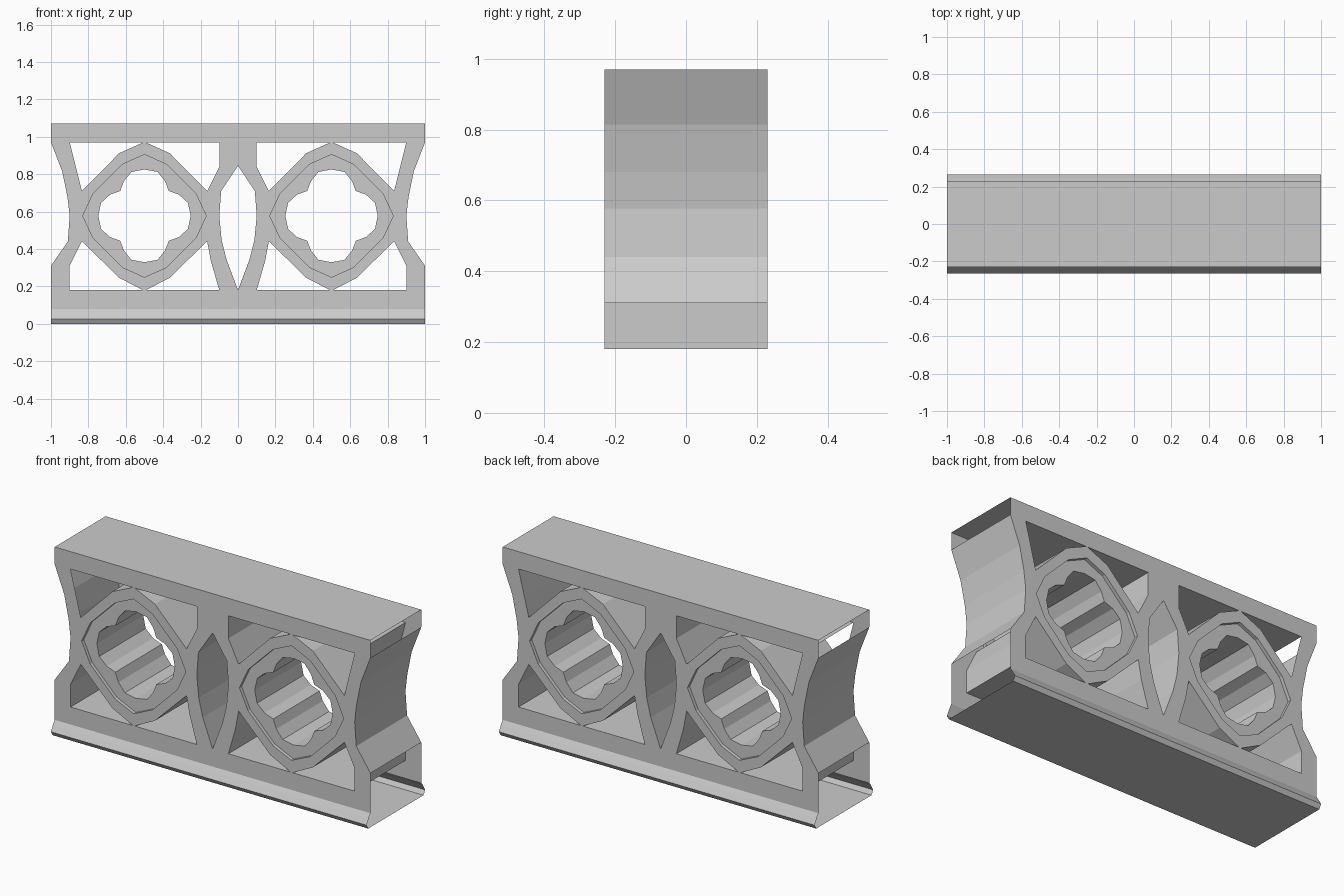
import bpy, bmesh
from mathutils import Vector

if "Cube" in bpy.data.objects:
    bpy.data.objects.remove(bpy.data.objects["Cube"])

D = 0.23          # half depth of the body
REC = 0.21        # half depth of the recessed ring faces
CX, CZ = 0.5, 0.577
bm = bmesh.new()


def flip(pts):
    return [(-x, z) for x, z in pts]


def ring(quarter):
    """Four-way symmetric loop around the roundel centre, from its top point to its side point."""
    q = quarter
    right = q + [(x, -z) for x, z in q[-2::-1]]
    loop = right + [(-x, z) for x, z in right[-2:0:-1]]
    return [(CX + x, CZ + z) for x, z in loop]


def walls(pts, d=D, closed=True, skip=()):
    """Strip of faces running front to back along a profile."""
    n = len(pts)
    for i in range(n if closed else n - 1):
        if i in skip:
            continue
        (x0, z0), (x1, z1) = pts[i], pts[(i + 1) % n]
        bm.faces.new([bm.verts.new(c) for c in
                      ((x0, -d, z0), (x1, -d, z1), (x1, d, z1), (x0, d, z0))])


def plate(loops, y):
    """Flat face with holes; the first loop is the outline."""
    edges = []
    for pts in loops:
        vs = [bm.verts.new((x, y, z)) for x, z in pts]
        edges += [bm.edges.new((vs[i], vs[(i + 1) % len(vs)])) for i in range(len(vs))]
    bmesh.ops.triangle_fill(bm, edges=edges, use_beauty=True,
                            normal=Vector((0, 1 if y > 0 else -1, 0)))


# Profiles for the right half
end_curve = [(1, .31), (.91, .44), (.9, .577), (.912, .68), (.94, .815), (1, .97)]
upper_outer = [(.9, .97), (.862, .82), (.835, .71), (.635, .912), (.506, .97)]
upper_inner = [(.1, .97), (.1, .84), (.165, .71), (.365, .912), (.494, .97)]
lower_outer = [(.9, .18), (.9, .31), (.835, .442), (.635, .245), (.506, .18)]
lower_inner = [(.1, .18), (.145, .335), (.165, .442), (.365, .245), (.494, .18)]
recess = ring([(0, .328), (.118, .275), (.275, .118), (.33, 0)])
opening = ring([(0, .248), (.07, .235), (.11, .185), (.13, .133),
                (.185, .113), (.232, .07), (.247, 0)])
eye_side = [(.09, .71), (.1, .577), (.088, .45), (.062, .345)]
eye = [(0, .845)] + eye_side + [(0, .18)] + flip(eye_side[::-1])

# Front and back plates with sunken roundels
outline = [(1, .08)] + end_curve + [(1, 1.07)]
outline += flip(outline[::-1])
holes = [upper_outer, upper_inner, lower_outer, lower_inner, recess]
for s in (-1, 1):
    plate([outline, eye] + holes + [flip(h) for h in holes], s * D)
    for side in (opening, recess), (flip(opening), flip(recess)):
        plate([side[1], side[0]], s * REC)
        n = len(side[1])
        for i in range(n):
            a, b = side[1][i], side[1][(i + 1) % n]
            bm.faces.new([bm.verts.new(c) for c in
                          ((a[0], s * D, a[1]), (b[0], s * D, b[1]),
                           (b[0], s * REC, b[1]), (a[0], s * REC, a[1]))])

# Inner walls of the piercings and the curved ends
walls(eye)
for f in (lambda p: p), flip:
    # The left upper outer piercing is open on its outer side
    walls(f(upper_outer), skip=(0, 1) if f is flip else ())
    for h in (upper_inner, lower_outer, lower_inner):
        walls(f(h))
    walls(f(opening), REC)
    walls(f(end_curve), closed=False)

# Top, base moulding and underside; the ends stay open
section = [(.23, .08), (.245, .058), (.265, .025), (.25, 0)]
section = [(D, 1.07)] + [None] + section
moulding = section[2:]
band = moulding + [(-y, z) for y, z in moulding[::-1]]
for (y0, z0), (y1, z1) in list(zip(band, band[1:])) + [((-D, 1.07), (D, 1.07))]:
    bm.faces.new([bm.verts.new(c) for c in
                  ((-1, y0, z0), (1, y0, z0), (1, y1, z1), (-1, y1, z1))])

bmesh.ops.remove_doubles(bm, verts=bm.verts, dist=0.0005)
bmesh.ops.recalc_face_normals(bm, faces=bm.faces)
mesh = bpy.data.meshes.new("pierced_balustrade")
bm.to_mesh(mesh)
bm.free()
bpy.context.collection.objects.link(bpy.data.objects.new("pierced_balustrade", mesh))
